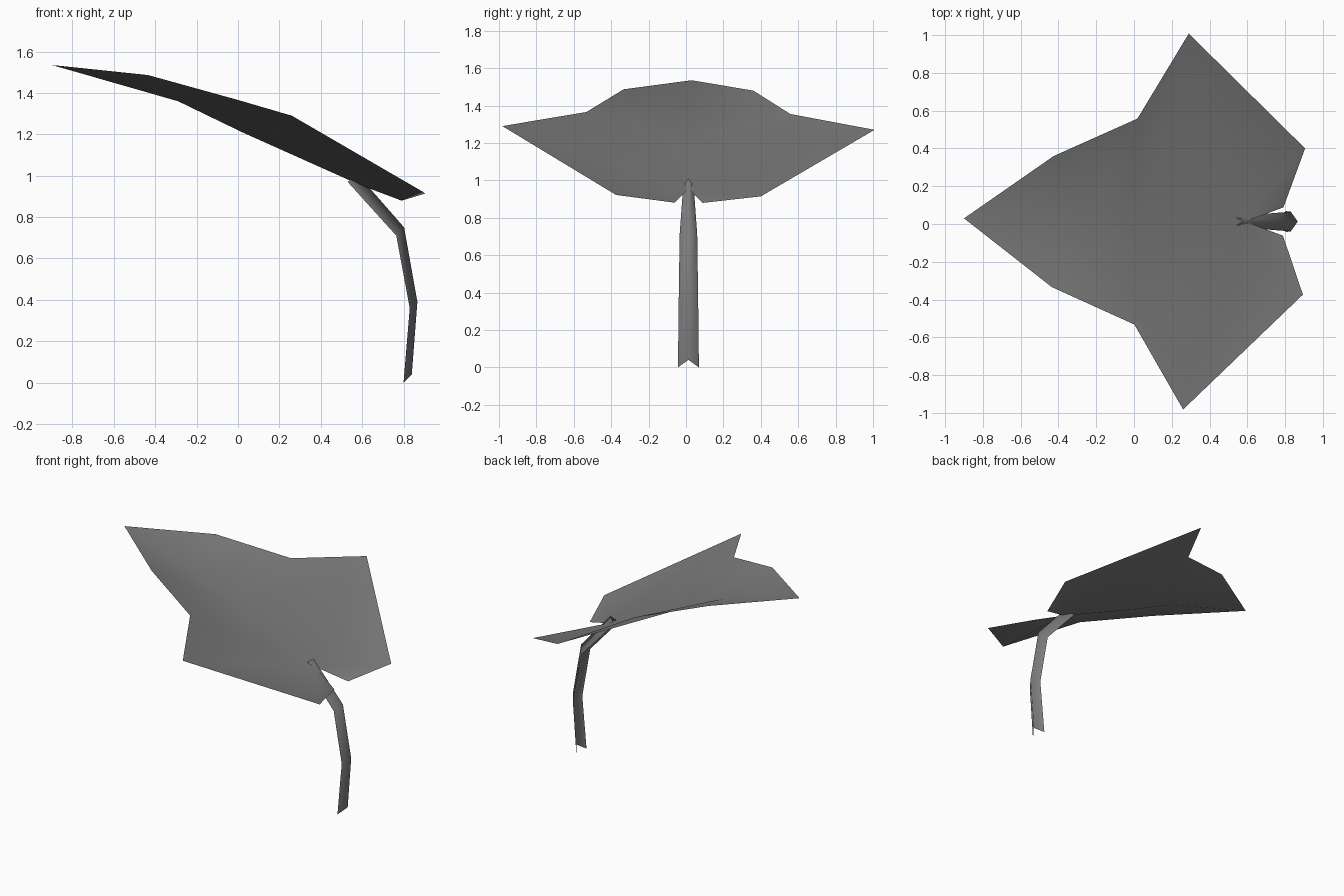
import bpy
import bmesh

cube = bpy.data.objects.get("Cube")
if cube:
    bpy.data.objects.remove(cube, do_unlink=True)

CENTRE_Y = 0.013

grey = bpy.data.materials.new("plain_grey")
grey.use_nodes = True
grey.diffuse_color = (0.2, 0.2, 0.2, 1)
bsdf = grey.node_tree.nodes["Principled BSDF"]
bsdf.inputs["Base Color"].default_value = (0.2, 0.2, 0.2, 1)
bsdf.inputs["Roughness"].default_value = 0.8


def finish(name, bm):
    """Turn a bmesh sheet into a smooth shaded object."""
    bmesh.ops.remove_doubles(bm, verts=bm.verts, dist=0.0005)
    mesh = bpy.data.meshes.new(name)
    bm.to_mesh(mesh)
    bm.free()
    mesh.materials.append(grey)
    for poly in mesh.polygons:
        poly.use_smooth = True
    obj = bpy.data.objects.new(name, mesh)
    bpy.context.collection.objects.link(obj)
    return obj


def add_face(bm, points, flip):
    verts = [bm.verts.new(p) for p in points]
    bm.faces.new(verts[::-1] if flip else verts)


# Leaf: half outline and midrib, as x, distance from the midrib, z
tip = (-0.9, 0, 1.535)
rib_front, rib_mid, notch = (-0.29, 0, 1.36), (0.02, 0, 1.21), (0.59, 0, 0.955)
shoulder, waist = (-0.43, 0.347, 1.483), (0.01, 0.545, 1.36)
lobe, heel, inner = (0.275, 0.995, 1.28), (0.9, 0.387, 0.918), (0.79, 0.075, 0.88)
half_faces = [
    (tip, rib_front, shoulder),
    (rib_front, rib_mid, waist, shoulder),
    (rib_mid, notch, lobe, waist),
    (notch, heel, lobe),
    (notch, inner, heel),
]

bm = bmesh.new()
for side in (1, -1):
    for face in half_faces:
        # The blade leans very slightly to one side
        points = [(x + 0.015 * side * y, CENTRE_Y + side * y, z - 0.01 * side * y)
                  for x, y, z in face]
        add_face(bm, points, side < 0)
for v in bm.verts:
    if abs(v.co.y - CENTRE_Y) < 0.001 and v.co.x < -0.8:
        v.co.y = 0.03
finish("leaf_blade", bm)

# Stem: an open V channel, with edge x, edge z, ridge x, ridge z, half width
rings = [
    (0.80, 0.00, 0.84, 0.04, 0.056),
    (0.83, 0.36, 0.867, 0.39, 0.052),
    (0.765, 0.71, 0.803, 0.75, 0.047),
    (0.53, 0.97, 0.575, 1.01, 0.028),
]
bm = bmesh.new()
for side in (1, -1):
    for low, high in zip(rings, rings[1:]):
        corners = []
        for ex, ez, rx, rz, w in (low, high):
            corners.append(((rx, CENTRE_Y, rz), (ex, CENTRE_Y + side * w, ez)))
        (r0, e0), (r1, e1) = corners
        add_face(bm, (r0, e0, e1, r1), side < 0)
finish("stem", bm)
